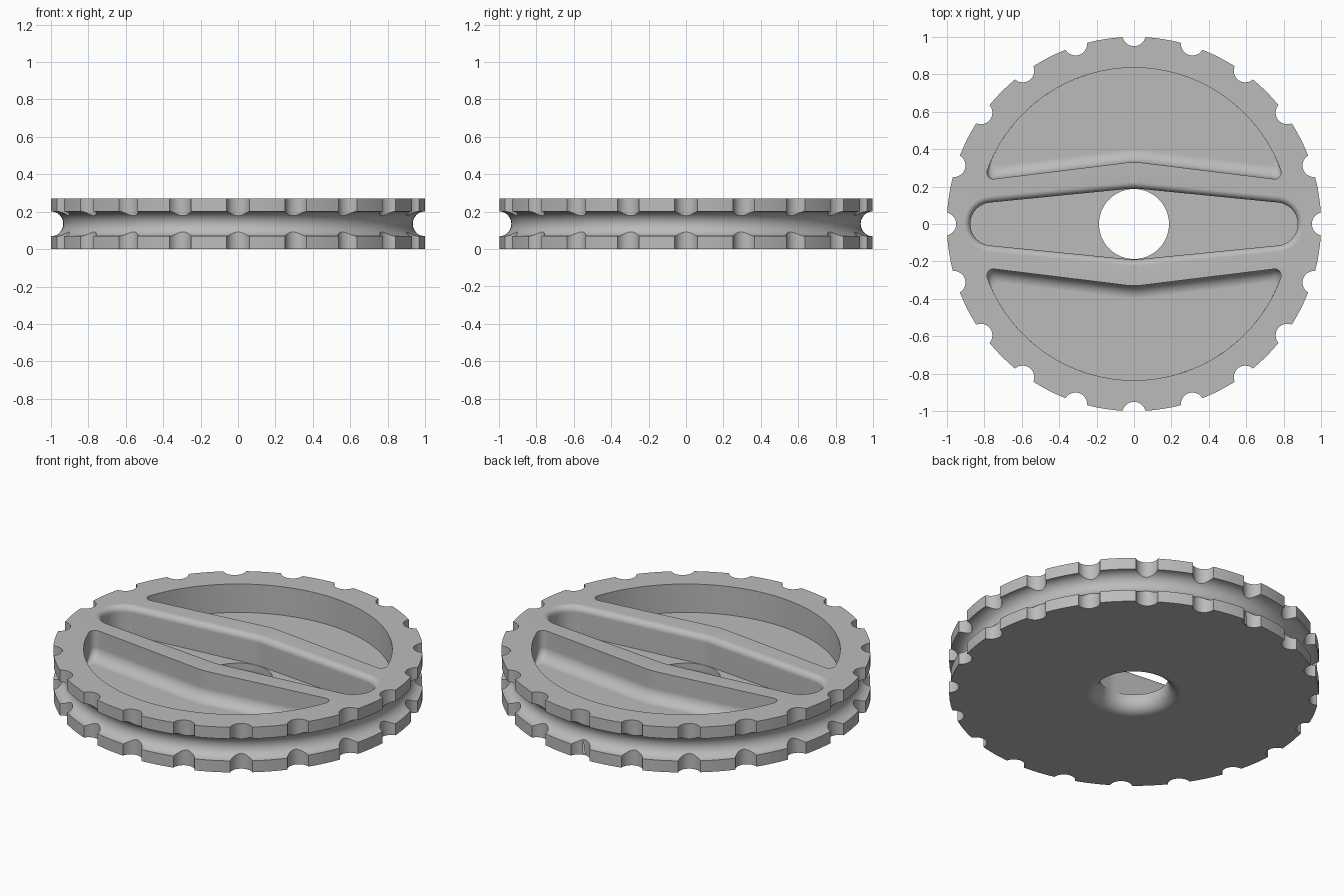
import bpy, bmesh
from math import sin, cos, pi, asin, atan2, sqrt, radians

cube = bpy.data.objects.get("Cube")
if cube:
    bpy.data.objects.remove(cube, do_unlink=True)

HEIGHT, FLOOR = 0.27, 0.10
HOLE, POCKET_R = 0.187, 0.835
NOTCHES = 20

grey = bpy.data.materials.new("plain grey")
grey.use_nodes = True
colour = (0.5, 0.5, 0.5, 1)
grey.diffuse_color = colour
grey.node_tree.nodes["Principled BSDF"].inputs["Base Color"].default_value = colour


def arc(cx, cy, r, a, b, n):
    """Points along an arc from angle a to angle b."""
    return [(cx + r * cos(a + (b - a) * i / n), cy + r * sin(a + (b - a) * i / n))
            for i in range(n + 1)]


def loft(name, rings, closed=False):
    """Skin (outline, z) rings; join last to first, or cap both ends."""
    bm = bmesh.new()
    loops = [[bm.verts.new((x, y, z)) for x, y in pts] for pts, z in rings]
    pairs = list(zip(loops, loops[1:]))
    if closed:
        pairs.append((loops[-1], loops[0]))
    else:
        bm.faces.new(loops[0])
        bm.faces.new(loops[-1])
    for lo, hi in pairs:
        for i in range(len(lo)):
            bm.faces.new((lo[i - 1], lo[i], hi[i], hi[i - 1]))
    bmesh.ops.recalc_face_normals(bm, faces=bm.faces)
    mesh = bpy.data.meshes.new(name)
    bm.to_mesh(mesh)
    bm.free()
    mesh.materials.append(grey)
    obj = bpy.data.objects.new(name, mesh)
    bpy.context.collection.objects.link(obj)
    return obj


def circle(r, cx=0, cy=0, n=160):
    return arc(cx, cy, r, 0, 2 * pi, n)[:-1]


def slot_outline(offset):
    """Long slot: a wide centre tapering to two round ends."""
    mid, end, reach = 0.19, 0.115, 0.76
    t = asin((mid - end) / reach)
    a = pi / 2 - t
    return (arc(reach, 0, end + offset, -a, a, 20)
            + arc(0, 0, mid + offset, a, pi - a, 4)
            + arc(-reach, 0, end + offset, pi - a, pi + a, 20)
            + arc(0, 0, mid + offset, pi + a, 2 * pi - a, 4))


def pocket_outline(offset, side):
    """Half-round pocket: bent inner wall, rounded corners, circular outer wall."""
    inner, corner, t = 0.33 + offset, 0.035, asin(0.122)
    d = inner + corner
    run = sqrt((POCKET_R - corner) ** 2 - d ** 2)
    px, py = d * sin(t) + run * cos(t), d * cos(t) - run * sin(t)
    out = atan2(py, px)
    right = arc(px, py, corner, -pi / 2 - t, out, 10)
    pts = (arc(0, 0, inner, pi / 2 + t, pi / 2 - t, 6) + right
           + arc(0, 0, POCKET_R, out, pi - out, 64)[1:-1]
           + [(-x, y) for x, y in reversed(right)])
    return [(x * side, y * side) for x, y in pts]


# Wheel body: rim with a round belt groove, and a hole flared at the bottom
flare = 0.07
profile = ([(1, 0)] + arc(1, HEIGHT / 2, 0.066, 1.5 * pi, pi / 2, 20)
           + [(1, HEIGHT), (HOLE, HEIGHT)]
           + arc(HOLE + flare, flare, flare, pi, 1.5 * pi, 10))
wheel = loft("grooved_wheel", [(circle(r), z) for r, z in profile], closed=True)

# Cutters: grip notches round the rim
cutters = []
for k in range(NOTCHES):
    a = 2 * pi * k / NOTCHES
    ring = circle(0.062, 1.012 * cos(a), 1.012 * sin(a), 28)
    cutters.append(loft("notch_cutter", [(ring, -0.1), (ring, HEIGHT + 0.1)]))

# Cutters: two pockets, the inner wall curving into the floor
for side in (1, -1):
    rings = [(pocket_outline(flare * (1 - sin(a)), side), FLOOR + flare * (1 - cos(a)))
             for a in [pi / 2 * i / 8 for i in range(9)]]
    rings.append((pocket_outline(0, side), HEIGHT + 0.1))
    cutters.append(loft("pocket_cutter", rings))

# Cutter: centre slot with a rounded rim
lip = 0.035
rings = [(slot_outline(0), FLOOR)]
rings += [(slot_outline(lip * (1 - cos(a))), HEIGHT - lip + lip * sin(a))
          for a in [pi / 2 * i / 7 for i in range(8)]]
rings.append((slot_outline(lip), HEIGHT + 0.1))
cutters.append(loft("slot_cutter", rings))

# Cut the wheel
bpy.ops.object.select_all(action='DESELECT')
wheel.select_set(True)
bpy.context.view_layer.objects.active = wheel
for cutter in cutters:
    cutter.hide_render = True
    cut = wheel.modifiers.new("cut", 'BOOLEAN')
    cut.operation = 'DIFFERENCE'
    cut.solver = 'EXACT'
    cut.object = cutter
    bpy.ops.object.modifier_apply(modifier=cut.name)
    bpy.data.objects.remove(cutter, do_unlink=True)

# Smooth curved walls, keep flat faces flat
bpy.ops.object.shade_smooth_by_angle(angle=radians(30))
weighted = wheel.modifiers.new("flat_faces", 'WEIGHTED_NORMAL')
weighted.keep_sharp = True
